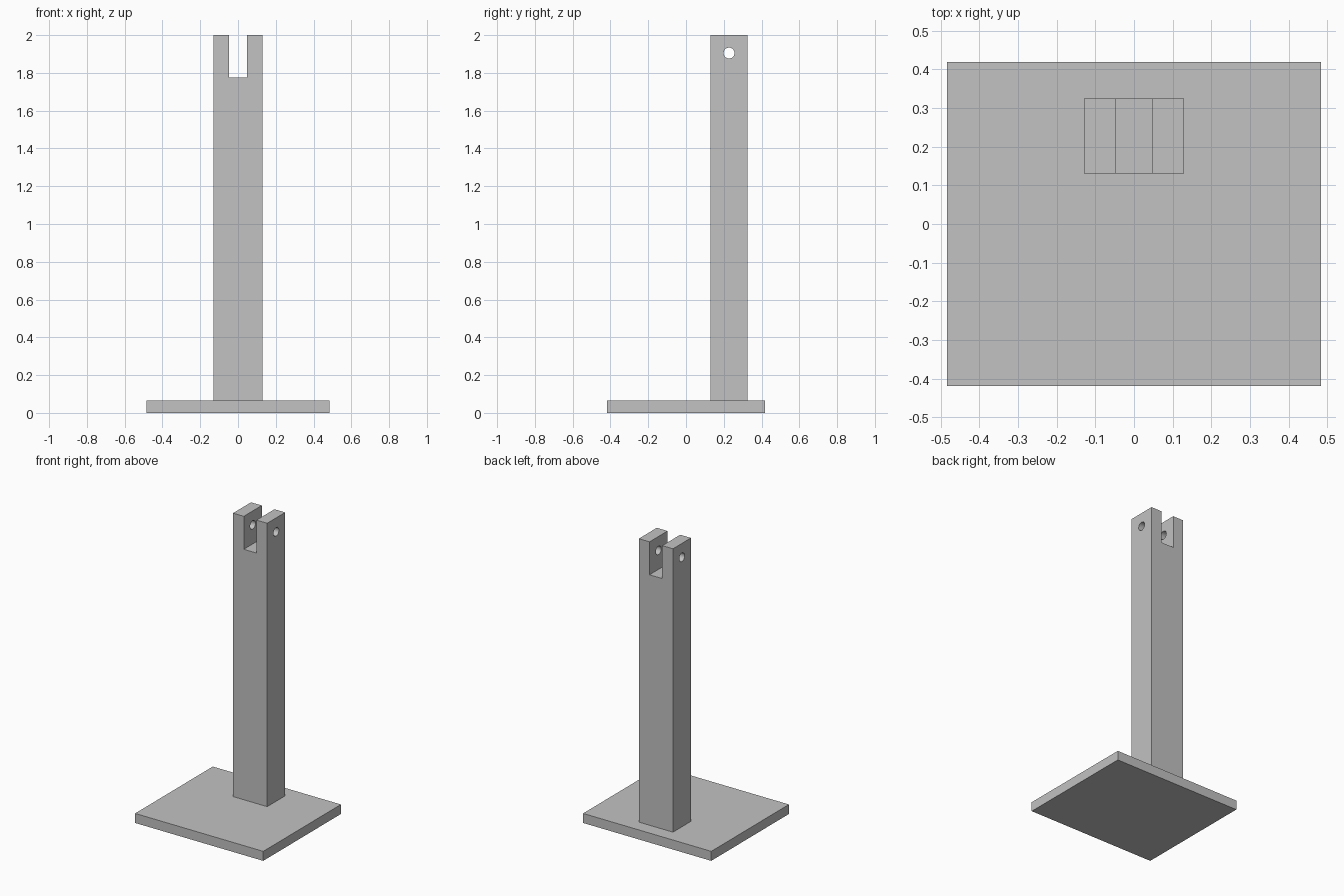
import bpy
from mathutils import Vector
from math import pi

cube = bpy.data.objects.get("Cube")
if cube:
    bpy.data.objects.remove(cube, do_unlink=True)

# Single flat colour
grey = bpy.data.materials.new("plain_grey")
grey.use_nodes = True
colour = (0.54, 0.54, 0.54, 1)
grey.diffuse_color = colour
grey.node_tree.nodes["Principled BSDF"].inputs["Base Color"].default_value = colour


def box(name, low, high):
    """Axis-aligned box between two corners."""
    low, high = Vector(low), Vector(high)
    bpy.ops.mesh.primitive_cube_add(size=1, location=(low + high) / 2)
    obj = bpy.context.object
    obj.name = name
    obj.scale = high - low
    bpy.ops.object.transform_apply(location=False, rotation=False, scale=True)
    obj.data.materials.append(grey)
    return obj


def cut(target, cutter):
    """Subtract a cutter, apply it and remove the helper."""
    cutter.hide_render = True
    mod = target.modifiers.new("cut", "BOOLEAN")
    mod.operation = "DIFFERENCE"
    mod.solver = "EXACT"
    mod.object = cutter
    bpy.context.view_layer.objects.active = target
    bpy.ops.object.modifier_apply(modifier=mod.name)
    bpy.data.objects.remove(cutter, do_unlink=True)


BASE_TOP = 0.065
POST_Y = 0.228

# Base plate
box("base_plate", (-0.484, -0.419, 0), (0.484, 0.419, BASE_TOP))

# Post set towards the back of the plate
post = box("post", (-0.129, POST_Y - 0.097, BASE_TOP), (0.129, POST_Y + 0.097, 2))

# Fork slot running front to back
cut(post, box("slot_cutter", (-0.048, POST_Y - 0.2, 1.775), (0.048, POST_Y + 0.2, 2.1)))

# Pin hole through both prongs
bpy.ops.mesh.primitive_cylinder_add(vertices=32, radius=0.029, depth=0.5,
                                    location=(0, POST_Y, 1.905), rotation=(0, pi / 2, 0))
hole = bpy.context.object
hole.data.materials.append(grey)
cut(post, hole)

# Smooth hole wall, sharp edges elsewhere
bpy.ops.object.select_all(action="DESELECT")
post.select_set(True)
bpy.context.view_layer.objects.active = post
bpy.ops.object.shade_smooth_by_angle()
